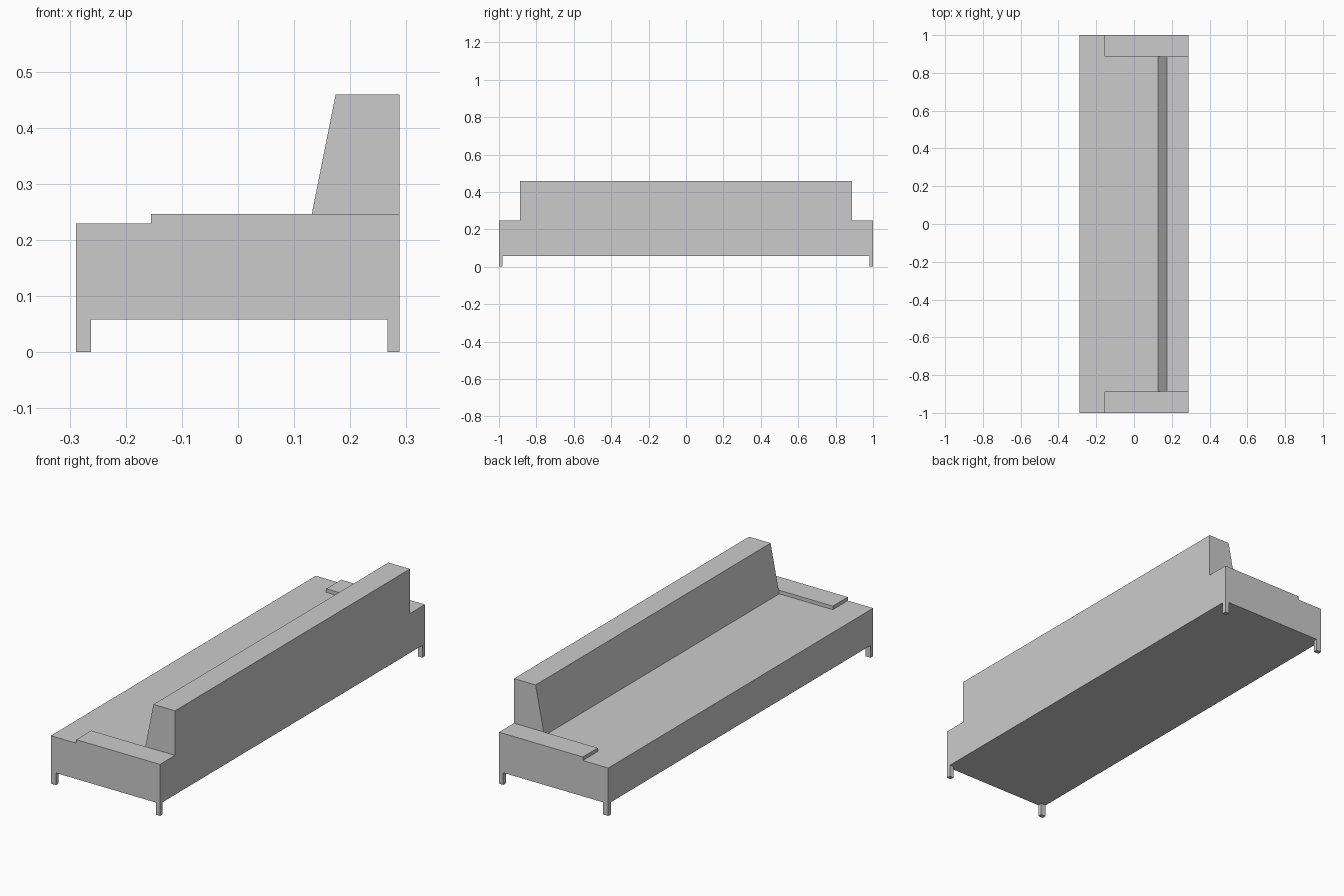
import bpy
import bmesh

cube = bpy.data.objects.get("Cube")
if cube:
    bpy.data.objects.remove(cube, do_unlink=True)

grey = bpy.data.materials.new("grey")
grey.use_nodes = True
COLOUR = (0.6, 0.6, 0.6, 1)
grey.diffuse_color = COLOUR
grey.node_tree.nodes["Principled BSDF"].inputs["Base Color"].default_value = COLOUR


def extrude_profile(name, profile, y0, y1):
    """Closed prism: an x-z profile swept along y."""
    bm = bmesh.new()
    face = bm.faces.new([bm.verts.new((x, y0, z)) for x, z in profile])
    swept = bmesh.ops.extrude_face_region(bm, geom=[face])["geom"]
    verts = [v for v in swept if isinstance(v, bmesh.types.BMVert)]
    bmesh.ops.translate(bm, verts=verts, vec=(0, y1 - y0, 0))
    bmesh.ops.recalc_face_normals(bm, faces=bm.faces)
    mesh = bpy.data.meshes.new(name)
    bm.to_mesh(mesh)
    bm.free()
    mesh.materials.append(grey)
    obj = bpy.data.objects.new(name, mesh)
    bpy.context.collection.objects.link(obj)
    return obj


def box(name, x0, x1, y0, y1, z0, z1):
    return extrude_profile(name, [(x0, z0), (x1, z0), (x1, z1), (x0, z1)], y0, y1)


FRONT, BACK, END = -0.289, 0.288, 1.0
BASE, SEAT, ARM, TOP = 0.058, 0.229, 0.246, 0.459
ARM_INNER = 0.887

# Seat block
box("seat", FRONT, BACK, -END, END, BASE, SEAT)

# Backrest with a sloping front
extrude_profile("backrest", [(0.128, SEAT), (BACK, SEAT), (BACK, TOP), (0.174, TOP)],
                -ARM_INNER, ARM_INNER)

# Low armrests and corner legs, on both ends
for side, y0, y1 in (("right", -END, -ARM_INNER), ("left", ARM_INNER, END)):
    box(side + "_armrest", -0.155, BACK, y0, y1, SEAT, ARM)
    leg_y = (-END, -0.98) if y0 < 0 else (0.98, END)
    box(side + "_front_leg", FRONT, -0.262, *leg_y, 0, BASE)
    box(side + "_back_leg", 0.266, BACK, *leg_y, 0, BASE)
